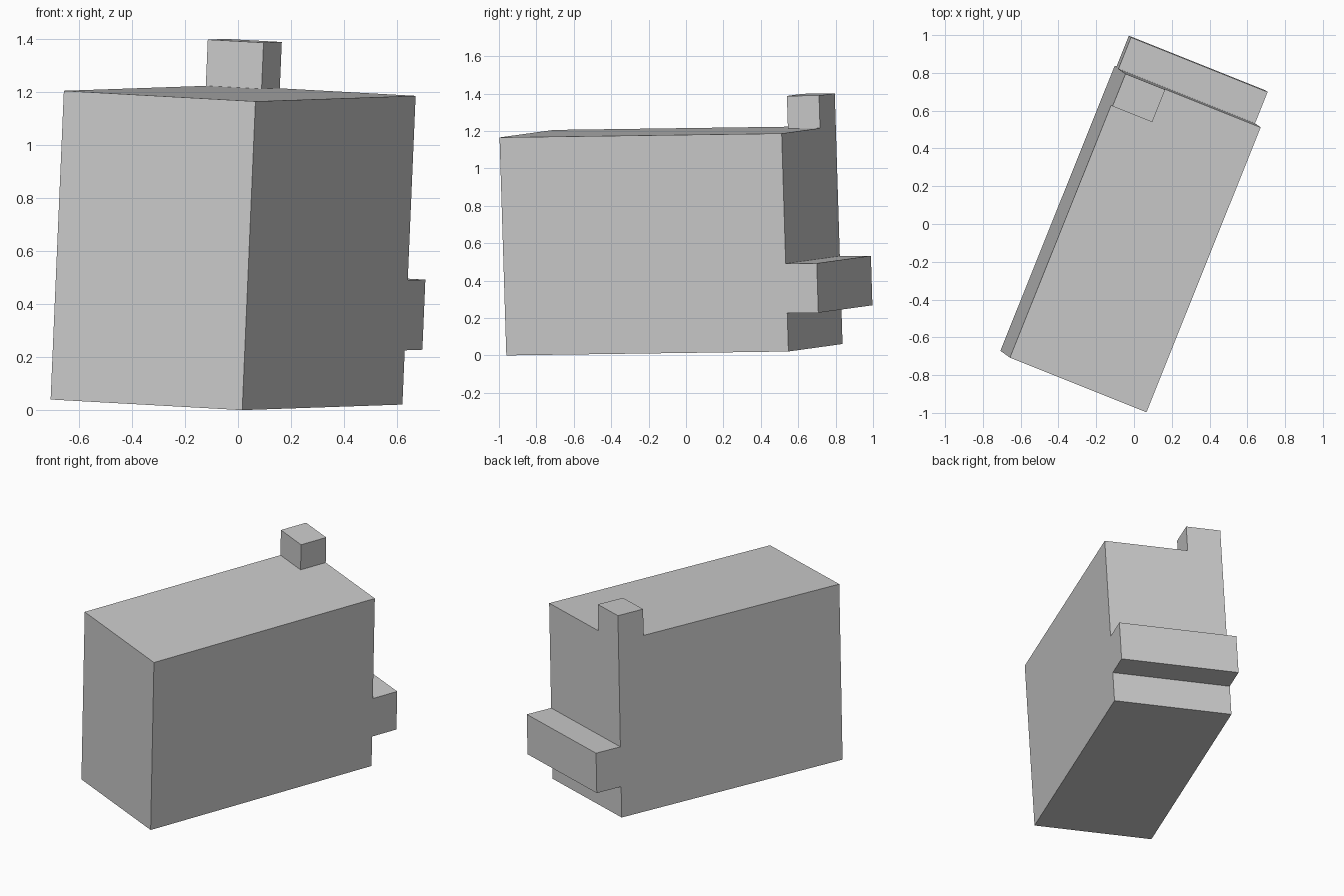
import bpy, bmesh
from mathutils import Matrix, Vector

if "Cube" in bpy.data.objects:
    bpy.data.objects.remove(bpy.data.objects["Cube"])

# Local frame: x = long axis, y = width, z = up (tilted slightly in the world)
LENGTH, WIDTH, HEIGHT = 1.625, 0.78, 1.167


def extruded(name, profile, y0, y1):
    """Extrude an (x, z) profile from y0 to y1."""
    bm = bmesh.new()
    face = bm.faces.new([bm.verts.new((x, y0, z)) for x, z in profile])
    out = bmesh.ops.extrude_face_region(bm, geom=[face])
    moved = [g for g in out["geom"] if isinstance(g, bmesh.types.BMVert)]
    bmesh.ops.translate(bm, verts=moved, vec=(0, y1 - y0, 0))
    bmesh.ops.recalc_face_normals(bm, faces=bm.faces[:])
    mesh = bpy.data.meshes.new(name)
    bm.to_mesh(mesh)
    bm.free()
    obj = bpy.data.objects.new(name, mesh)
    bpy.context.collection.objects.link(obj)
    return obj


# Main block with the full-width ledge on its back
body = extruded("block_with_ledge", [
    (0, 0), (LENGTH, 0), (LENGTH, 0.205), (1.804, 0.205),
    (1.804, 0.47), (LENGTH, 0.47), (LENGTH, HEIGHT), (0, HEIGHT)], 0, WIDTH)

# Small post, flush with the back left corner
post = extruded("corner_post", [
    (1.44, 0.9), (LENGTH, 0.9), (LENGTH, 1.342), (1.44, 1.342)], 0.553, WIDTH)
post.hide_render = True

# Join the post to the block
mod = body.modifiers.new("join_post", "BOOLEAN")
mod.operation = "UNION"
mod.solver = "EXACT"
mod.object = post
bpy.context.view_layer.objects.active = body
body.select_set(True)
bpy.ops.object.modifier_apply(modifier=mod.name)
bpy.data.objects.remove(post)

# Turn and tilt the whole model
up = Vector((0.0428, -0.031, 0.998)).normalized()
along = Vector((0.372, 0.928, 0.012))
along = (along - up * along.dot(up)).normalized()
across = up.cross(along)
rot = Matrix((along, across, up)).transposed().to_4x4()
body.data.transform(rot)

# Centre on x and y, stand on z = 0
co = [v.co for v in body.data.vertices]
lo = Vector([min(c[i] for c in co) for i in range(3)])
hi = Vector([max(c[i] for c in co) for i in range(3)])
body.data.transform(Matrix.Translation((-(lo.x + hi.x) / 2, -(lo.y + hi.y) / 2, -lo.z)))
